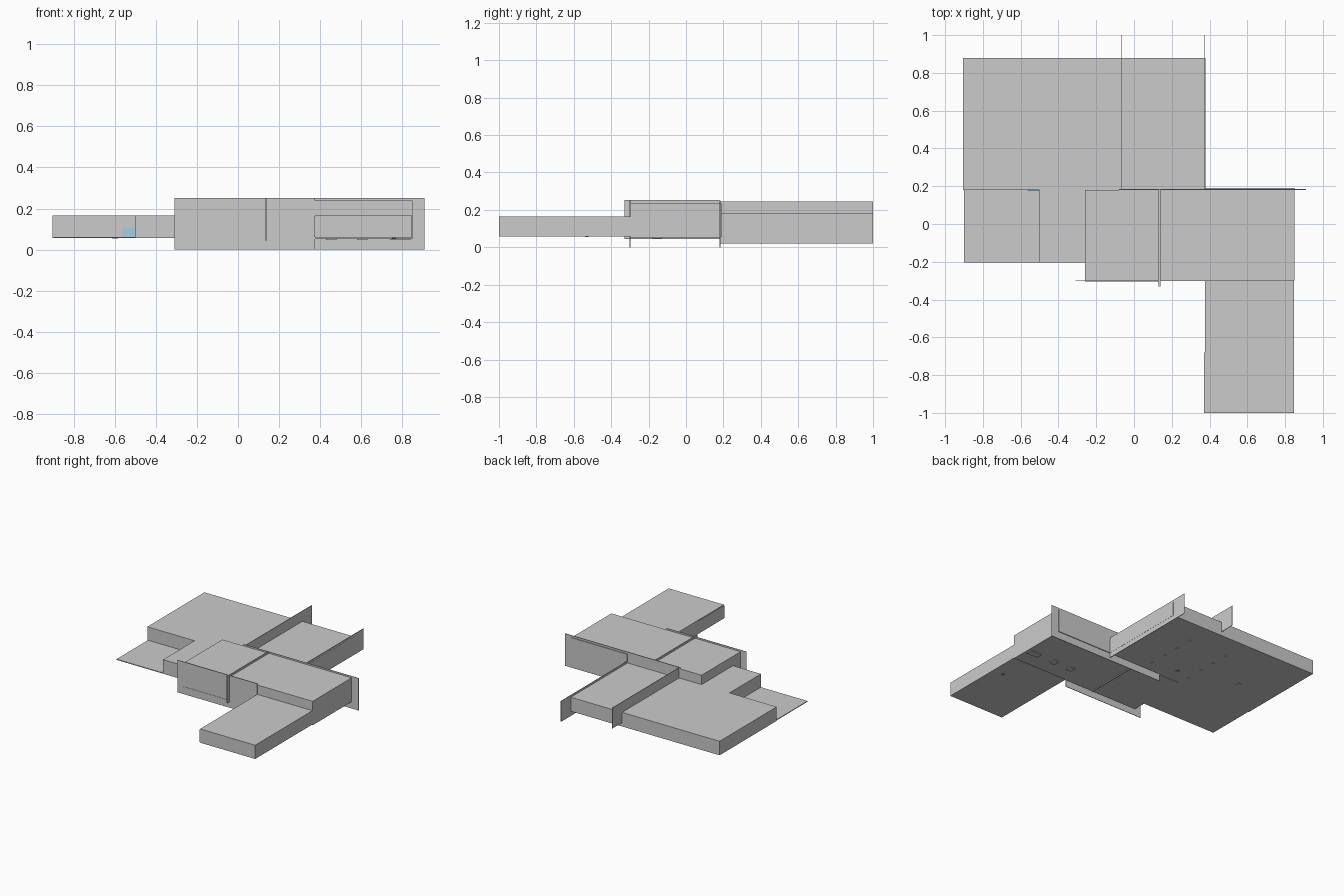
import bpy
import bmesh
from mathutils import Matrix, Vector

if "Cube" in bpy.data.objects:
    bpy.data.objects.remove(bpy.data.objects["Cube"])


def add_box(bm, lo, hi):
    lo, hi = Vector(lo), Vector(hi)
    m = Matrix.Translation((lo + hi) / 2) @ Matrix.Diagonal((*(hi - lo), 1))
    bmesh.ops.create_cube(bm, size=1, matrix=m)


def make(name, boxes, mat=None):
    bm = bmesh.new()
    for lo, hi in boxes:
        add_box(bm, lo, hi)
    mesh = bpy.data.meshes.new(name)
    bm.to_mesh(mesh)
    bm.free()
    ob = bpy.data.objects.new(name, mesh)
    bpy.context.collection.objects.link(ob)
    if mat:
        mesh.materials.append(mat)
    return ob


def material(name, color):
    m = bpy.data.materials.new(name)
    m.diffuse_color = color
    m.use_nodes = True
    m.node_tree.nodes["Principled BSDF"].inputs["Base Color"].default_value = m.diffuse_color
    return m


T = 0.006   # slab and wall thickness


def room(name, x0, x1, y0, y1, z0, z1):
    """Closed room: floor, roof and four walls between them."""
    a, b = z0 + T, z1 - T
    make(name + "_floor", [((x0, y0, z0), (x1, y1, a))])
    make(name + "_roof", [((x0, y0, b), (x1, y1, z1))])
    make(name + "_walls", [
        ((x0, y0, a), (x1, y0 + T, b)),
        ((x0, y1 - T, a), (x1, y1, b)),
        ((x0, y0 + T, a), (x0 + T, y1 - T, b)),
        ((x1 - T, y0 + T, a), (x1, y1 - T, b))])


# Rooms of the house
room("rear_left_room", -0.905, -0.065, 0.18, 0.88, 0.056, 0.165)
room("rear_right_room", -0.065, 0.378, 0.18, 0.88, 0.056, 0.165)
room("left_room", -0.5, -0.26, -0.205, 0.18, 0.056, 0.165)
room("main_hall", -0.26, 0.85, -0.298, 0.18, 0.052, 0.238)
room("front_wing", 0.375, 0.848, -1.0, -0.298, 0.058, 0.165)

# Open terrace floor at the left
make("terrace_floor", [((-0.9, -0.205, 0.056), (-0.5, 0.18, 0.062))])

# Free-standing thin wall planes that run past the rooms
W = 0.002
make("front_wall_plane", [((-0.31, -0.302, 0.0), (0.375, -0.298, 0.25))])
make("rear_wall_plane", [((-0.08, 0.18, 0.0), (0.91, 0.184, 0.25))])
make("rear_side_wall_low", [((0.375 - W, 0.18, 0.02), (0.375 + W, 1.0, 0.18))])
make("rear_side_wall_high", [((-0.065 - W, 0.18, 0.085), (-0.065 + W, 1.0, 0.245))])
make("dividing_wall", [((0.131, -0.33, 0.045), (0.139, 0.18, 0.252))])

# Hall end ledge and floor edge showing through the front plane
make("hall_rear_ledge", [((0.375, 0.184, 0.056), (0.85, 0.19, 0.235))])
make("hall_floor_edge", [((-0.26, -0.304, 0.052), (0.135, -0.3, 0.058))])

# Side door panel of the front wing
make("wing_side_panel", [((0.371, -1.0, 0.062), (0.375, -0.68, 0.16))])

# Furniture feet showing below the floors
make("floor_feet", [((x - 0.008, y - 0.008, 0.052), (x + 0.008, y + 0.008, 0.058))
                    for x in (-0.27, 0.06) for y in (0.275, 0.41, 0.54, 0.68)])
make("hall_feet", [((x, -0.18, 0.046), (x + w, -0.13, 0.054))
                   for x, w in ((0.43, 0.05), (0.58, 0.05), (0.74, 0.1))])

# Coloured details
glass = material("blue_glass", (0.35, 0.62, 0.78, 1))
green = material("plant_green", (0.1, 0.5, 0.15, 1))
make("terrace_window", [((-0.56, 0.176, 0.06), (-0.502, 0.18, 0.108))], glass)
make("blue_base", [((-0.615, 0.42, 0.054), (-0.585, 0.45, 0.06))], glass)
make("plant_bases", [((x - 0.01, y - 0.01, 0.054), (x + 0.01, y + 0.01, 0.06))
                     for x, y in ((-0.15, 0.3), (0.76, -0.53))], green)
